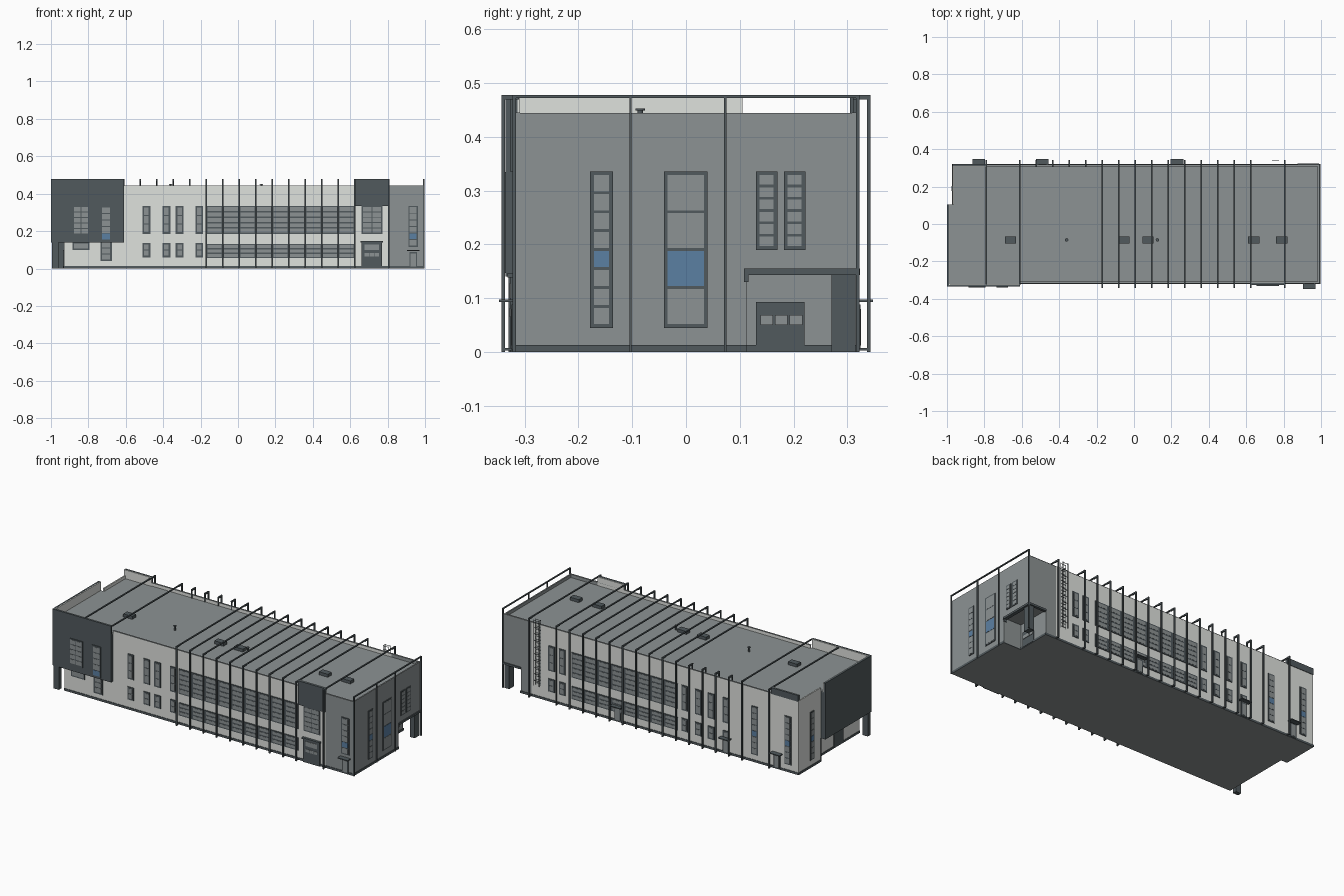
import bpy, bmesh
from mathutils import Matrix, Vector

if "Cube" in bpy.data.objects:
    bpy.data.objects.remove(bpy.data.objects["Cube"])


def material(name, rgb):
    m = bpy.data.materials.new(name)
    m.diffuse_color = (*rgb, 1)
    m.use_nodes = True
    m.node_tree.nodes["Principled BSDF"].inputs["Base Color"].default_value = m.diffuse_color
    return m


MATS = [material("light_plaster", (0.74, 0.76, 0.73)),
        material("mid_grey", (0.265, 0.29, 0.295)),
        material("dark_grey", (0.083, 0.102, 0.111)),
        material("blue_glass", (0.105, 0.215, 0.365))]
LIGHT, GREY, DARK, BLUE = range(4)
parts = {}


def box(part, x0, x1, y0, y1, z0, z1, col):
    """Add a box to the named part."""
    bm = parts.setdefault(part, bmesh.new())
    size = Vector((abs(x1 - x0), abs(y1 - y0), z1 - z0))
    mid = Vector(((x0 + x1) / 2, (y0 + y1) / 2, (z0 + z1) / 2))
    r = bmesh.ops.create_cube(bm, size=1, matrix=Matrix.Translation(mid) @ Matrix.Diagonal((*size, 1)))
    for f in {f for v in r["verts"] for f in v.link_faces}:
        f.material_index = col


def plate(part, face, u0, u1, z0, z1, d0, d1, col):
    """Plate on a wall: u runs along the wall, d is the distance out along its normal axis."""
    if face == "front":
        box(part, u0, u1, -d1, -d0, z0, z1, col)
    elif face == "back":
        box(part, u0, u1, d0, d1, z0, z1, col)
    elif face == "right":
        box(part, d0, d1, u0, u1, z0, z1, col)
    else:
        box(part, -d1, -d0, u0, u1, z0, z1, col)


def window(part, face, u0, u1, z0, z1, d, cols=1, rows=1, blue=None, b=0.007, bar=0.005):
    """Dark frame plate with a grid of raised panes; row 0 is at the top."""
    plate(part, face, u0, u1, z0, z1, d - 0.002, d + 0.004, DARK)
    w = (u1 - u0 - 2 * b + bar) / cols
    h = (z1 - z0 - 2 * b + bar) / rows
    for i in range(cols):
        for j in range(rows):
            u = u0 + b + i * w
            z = z1 - b - j * h
            plate(part, face, u, u + w - bar, z - h + bar, z, d, d + 0.005, BLUE if j == blue else GREY)


W = 0.317          # half depth of the main walls
E = 0.99           # right end wall
R = 0.425          # roof deck level
T = 0.445          # wall top

# Main walls, with the ground floor set back at two corners
box("main_walls", -0.93, 0.805, -W, W, 0.004, R - 0.004, LIGHT)
box("main_walls", -0.97, -0.93, 0.105, W, 0.004, R - 0.004, LIGHT)
box("right_end_walls", 0.805, E, -W, W, 0.15, R - 0.004, GREY)
box("right_end_walls", 0.805, E, -W, 0.112, 0.004, 0.15, GREY)
box("right_end_walls", 0.805, 0.875, 0.112, W, 0.004, 0.15, GREY)

# Low wall rim around the roof, with a grey coping
for s in (-1, 1):
    y0, y1 = sorted((s * W, s * (W - 0.008)))
    x0 = -0.61 if s < 0 else -0.97
    box("roof_rim", x0, 0.805, y0, y1, R - 0.006, T - 0.002, LIGHT)
    box("roof_rim", 0.805, E, y0, y1, R - 0.006, T - 0.002, GREY)
    box("roof_coping", x0, E, y0 - 0.001, y1 + 0.001, T - 0.002, T, GREY)
box("roof_rim", E - 0.008, E, -W, W, R - 0.006, T - 0.001, GREY)
box("roof_rim", -0.97, -0.962, 0.105, W, R - 0.006, T - 0.002, LIGHT)

# Dark upper corner block with parapet walls lined in light plaster
box("corner_block", -1, -0.61, -0.335, 0.105, 0.14, R - 0.004, DARK)
box("corner_block", -1, -0.61, -0.335, -0.325, R - 0.004, 0.478, DARK)
box("corner_block", -1, -0.99, -0.325, 0.105, R - 0.004, 0.478, DARK)
box("parapet_lining", -0.99, -0.985, -0.32, 0.105, R, 0.477, LIGHT)
box("parapet_lining", -0.99, -0.612, -0.325, -0.32, R, 0.477, LIGHT)
box("back_parapet", -0.97, -0.79, W - 0.007, W + 0.003, 0.44, 0.478, DARK)
box("back_parapet", -0.97, -0.79, W - 0.012, W - 0.007, R, 0.477, LIGHT)

# Roof deck and rooftop items
box("roof", -0.97, E - 0.004, -W + 0.004, W - 0.004, R - 0.006, R, GREY)
box("roof", -0.99, -0.61, -0.325, 0.105, R - 0.006, R, GREY)
for x in (-0.66, -0.055, 0.075, 0.64, 0.79):
    box("skylight", x - 0.03, x + 0.03, -0.104, -0.068, R - 0.003, 0.443, DARK)
for x in (-0.36, 0.125):
    for r, z0, z1 in ((0.005, R - 0.003, 0.451), (0.009, 0.449, 0.453)):
        bmesh.ops.create_cone(parts.setdefault("vent_pipe", bmesh.new()), cap_ends=True, segments=12,
                              radius1=r, radius2=r, depth=z1 - z0,
                              matrix=Matrix.Translation((x, -0.085, (z0 + z1) / 2)))
for f in parts["vent_pipe"].faces:
    f.material_index = DARK

# Dark plinth with a grey underside
P = W + 0.003
box("plinth", -0.932, E + 0.003, -P, 0.112, 0, 0.013, DARK)
box("plinth", -0.973, 0.878, 0.105, P, 0, 0.013, DARK)
for f in parts["plinth"].faces:
    f.normal_update()
    if f.normal.z < -0.5:
        f.material_index = GREY

# Dark panel over the main entrance, light on its roof side
box("entrance_panel", 0.627, 0.805, -0.326, -W + 0.004, 0.335, 0.478, DARK)
box("entrance_panel", 0.628, 0.804, -W + 0.004, -W + 0.009, R, 0.477, LIGHT)

# Portal frames: standoff posts with a beam over the roof
bays = [-0.17 + 0.0883 * i for i in range(10)]
stubs = [-0.522, -0.435, -0.347, -0.258]


def post(x, s, t=0.004):
    box("portal_frames", x - t, x + t, s * 0.336, s * 0.343, 0, 0.478, DARK)
    for z in (0.003, 0.469):
        box("portal_frames", x - t, x + t, s * 0.31, s * 0.338, z, z + 0.005, DARK)


for x in bays + [0.805]:
    post(x, -1)
for x in bays + stubs + [-0.79, -0.61, 0.805]:
    post(x, 1)
for x in bays + [-0.79, -0.61, 0.805]:
    box("portal_frames", x - 0.004, x + 0.004, -0.343 if x > -0.6 else -0.325, 0.343, 0.472, 0.478, DARK)
for x in stubs:
    box("portal_frames", x - 0.004, x + 0.004, 0.305, 0.343, 0.472, 0.478, DARK)
    box("portal_frames", x - 0.003, x + 0.003, 0.305, 0.311, R, 0.475, DARK)

# End frame close against the right wall
box("end_frame", 0.99, 0.998, -0.322, 0.322, 0.472, 0.478, DARK)
for y, t in ((-0.319, 0.003), (0.319, 0.003), (-0.103, 0.002), (0.073, 0.002)):
    box("end_frame", E, 0.998, y - t, y + t, 0.0, 0.474, DARK)

# Ribbon windows between the frames, front and back
for face, run in (("front", bays), ("back", bays[:-1])):
    for a, b in zip(run, run[1:]):
        window("ribbon_windows", face, a, b, 0.185, 0.335, W, 1, 5, bar=0.008)
        window("ribbon_windows", face, a, b, 0.055, 0.132, W, 1, 3, bar=0.008)

# Single windows, tall above and short below
for face, xs in (("front", (-0.49, -0.383, -0.312, -0.207)), ("back", (-0.49, -0.39, -0.305, -0.215, 0.6, 0.67))):
    for x in xs:
        window("single_windows", face, x - 0.021, x + 0.021, 0.185, 0.335, W, 1, 3, b=0.009)
        window("single_windows", face, x - 0.021, x + 0.021, 0.06, 0.137, W, 1, 2, b=0.009)

# Stair strip windows with one blue pane
window("stair_windows", "front", -0.735, -0.675, 0.147, 0.335, 0.335, 1, 5, 4, b=0.009)
window("stair_windows", "front", -0.735, -0.675, 0.04, 0.147, W, 1, 3, b=0.009)
window("stair_windows", "front", 0.911, 0.962, 0.115, 0.335, W, 1, 6, 4)
for x in (-0.68, -0.9):
    window("stair_windows", "back", x - 0.022, x + 0.022, 0.045, 0.335, W, 1, 8, 4)
window("stair_windows", "left", 0.17, 0.21, 0.045, 0.335, 0.97, 1, 8, 4)
window("stair_windows", "right", -0.178, -0.136, 0.045, 0.336, E, 1, 8, 4)
window("stair_windows", "right", -0.041, 0.04, 0.045, 0.336, E, 1, 4, 2)

# Other windows on the ends and corner block
for y in (0.13, 0.182):
    window("office_windows", "right", y, y + 0.04, 0.19, 0.336, E, 1, 6)
window("office_windows", "front", -0.885, -0.795, 0.18, 0.335, 0.335, 2, 5)
window("office_windows", "front", -0.885, -0.795, 0.1, 0.14, W, 1, 1)
window("office_windows", "front", 0.66, 0.772, 0.185, 0.335, W, 2, 5)

# Main entrance with portal and glazed doors
box("main_entrance", 0.66, 0.77, -0.326, -W, 0.0, 0.145, DARK)
box("main_entrance", 0.655, 0.775, -0.332, -W, 0.139, 0.147, DARK)
for i in range(3):
    x = 0.677 + i * 0.027
    plate("entrance_glass", "front", x, x + 0.023, 0.065, 0.082, 0.325, 0.328, GREY)
plate("entrance_glass", "front", 0.677, 0.754, 0.1, 0.128, 0.325, 0.328, GREY)

# Sheltered corner on the right: beam, column, doors
box("shelter_beam", 0.975, E + 0.006, 0.108, W, 0.143, 0.155, DARK)
box("shelter_beam", 0.875, E, W - 0.01, W + 0.006, 0.143, 0.155, DARK)
box("shelter_beam", 0.975, E + 0.004, 0.108, 0.116, 0.13, 0.145, DARK)
box("shelter_column", 0.955, 0.985, 0.27, 0.315, 0, 0.145, DARK)
plate("shelter_door", "right", 0.13, 0.22, 0.004, 0.093, 0.873, 0.88, DARK)
for i in range(3):
    y = 0.138 + i * 0.027
    plate("shelter_door", "right", y, y + 0.024, 0.05, 0.069, 0.875, 0.883, GREY)

# Sheltered corner on the left: column, return wall panel and door
box("corner_column", -0.995, -0.96, -0.33, -0.305, 0, 0.14, DARK)
box("return_panel", -0.972, -0.93, 0.1, 0.107, 0, 0.14, DARK)
plate("side_door", "left", -0.16, -0.07, 0.004, 0.1, 0.928, 0.935, DARK)

# Side doors with small canopies
for face, x in (("front", 0.937), ("back", -0.49), ("back", -0.83), ("back", 0.23)):
    plate("side_canopies", face, x - 0.034, x + 0.034, 0.093, 0.098, W, 0.347, DARK)
    plate("canopy_doors", face, x - 0.02, x + 0.02, 0.004, 0.088, W, W + 0.007, DARK)
    plate("canopy_doors", face, x - 0.014, x + 0.014, 0.012, 0.08, W, W + 0.008, GREY)

# Thin roof ladder with a cage on the back wall
for x in (0.74, 0.775):
    for y in (0.32, 0.338):
        box("roof_ladder", x - 0.0015, x + 0.0015, y, y + 0.002, 0.08, 0.475, DARK)
for i in range(20):
    z = 0.09 + i * 0.02
    box("roof_ladder", 0.74, 0.775, 0.32, 0.322, z, z + 0.002, DARK)
    if i % 2:
        box("roof_ladder", 0.739, 0.776, 0.338, 0.34, z, z + 0.002, DARK)

# Turn every collected part into an object
for name, bm in parts.items():
    mesh = bpy.data.meshes.new(name)
    bm.to_mesh(mesh)
    bm.free()
    for m in MATS:
        mesh.materials.append(m)
    bpy.context.collection.objects.link(bpy.data.objects.new(name, mesh))
